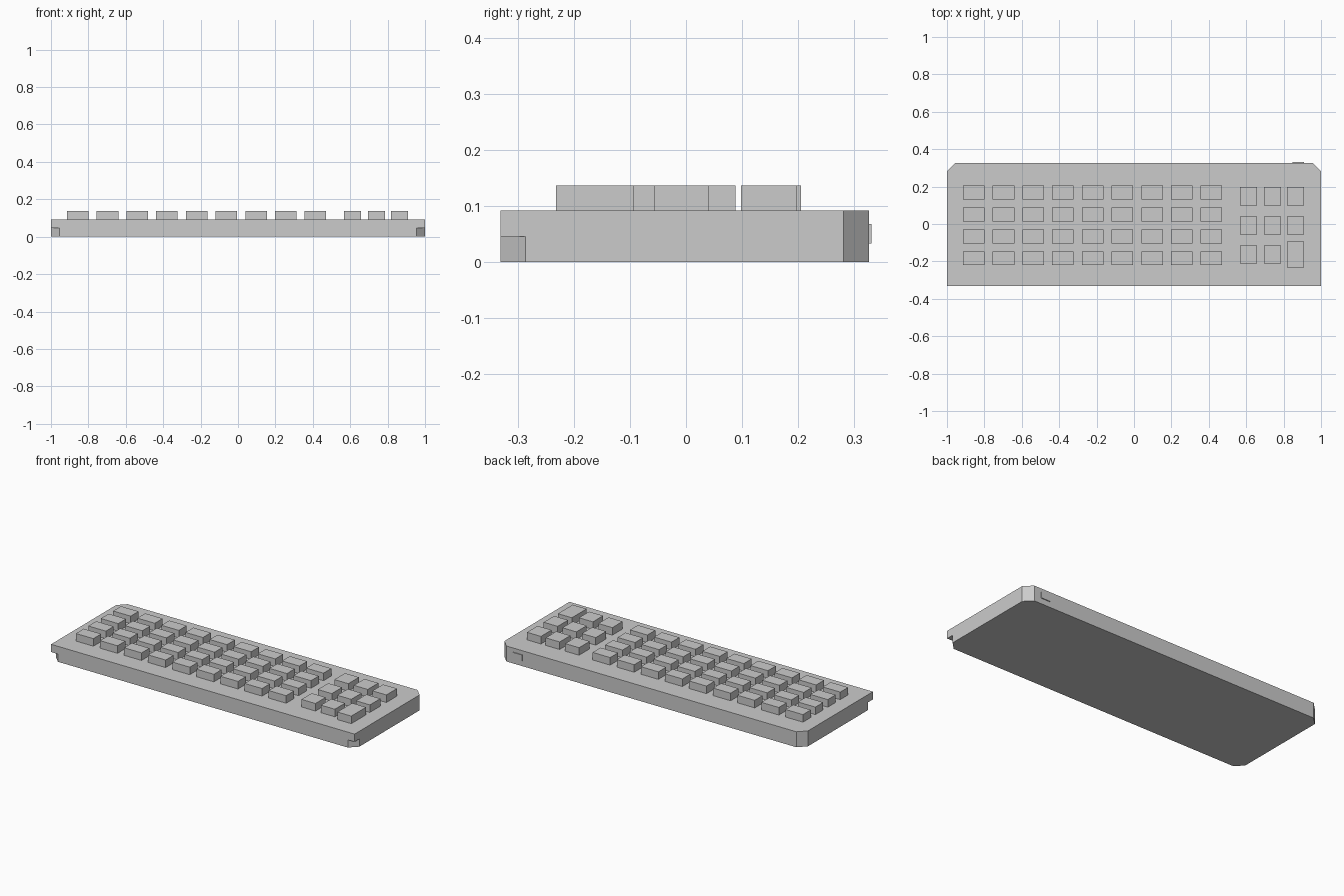
import bpy, bmesh, math

if "Cube" in bpy.data.objects:
    bpy.data.objects.remove(bpy.data.objects["Cube"], do_unlink=True)

GREY = (0.6, 0.6, 0.6, 1.0)
plastic = bpy.data.materials.new("grey_plastic")
plastic.use_nodes = True
plastic.diffuse_color = GREY
plastic.node_tree.nodes["Principled BSDF"].inputs["Base Color"].default_value = GREY

FRONT, BACK = -0.331, 0.326
CASE_TOP, KEY_TOP = 0.092, 0.137
CHAMFER = 0.045


def prism(name, outline, z0, z1):
    """Extrude a flat outline from z0 up to z1."""
    bm = bmesh.new()
    base = bm.faces.new([bm.verts.new((x, y, z0)) for x, y in outline])
    top = bmesh.ops.extrude_face_region(bm, geom=[base])["geom"]
    verts = [v for v in top if isinstance(v, bmesh.types.BMVert)]
    bmesh.ops.translate(bm, verts=verts, vec=(0, 0, z1 - z0))
    bmesh.ops.recalc_face_normals(bm, faces=bm.faces)
    mesh = bpy.data.meshes.new(name)
    bm.to_mesh(mesh)
    bm.free()
    mesh.materials.append(plastic)
    obj = bpy.data.objects.new(name, mesh)
    bpy.context.collection.objects.link(obj)
    return obj


def block(name, x0, x1, y0, y1, z0, z1):
    return prism(name, [(x0, y0), (x1, y0), (x1, y1), (x0, y1)], z0, z1)


# Case with clipped back corners
case = prism("case", [(-1, FRONT), (1, FRONT), (1, BACK - CHAMFER), (1 - CHAMFER, BACK),
                      (CHAMFER - 1, BACK), (-1, BACK - CHAMFER)], 0, CASE_TOP)

# Clip the lower half of the front corners
for side in (-1, 1):
    diamond = [(side + CHAMFER * math.cos(a * math.pi / 2),
                FRONT + CHAMFER * math.sin(a * math.pi / 2)) for a in range(4)]
    cutter = prism("corner_cutter", diamond, -CASE_TOP / 2, CASE_TOP / 2)
    cutter.hide_render = True
    cut = case.modifiers.new("corner_cut", "BOOLEAN")
    cut.operation, cut.solver, cut.object = "DIFFERENCE", "EXACT", cutter
    bpy.context.view_layer.objects.active = case
    bpy.ops.object.modifier_apply(modifier=cut.name)
    bpy.data.objects.remove(cutter, do_unlink=True)

# Main key field
for row in range(4):
    for col in range(9):
        x, y = -0.914 + col * 0.1588, 0.205 - row * 0.117
        block(f"main_key_{row}_{col}", x, x + 0.115, y - 0.074, y, CASE_TOP, KEY_TOP)

# Number pad, with a tall key at the front of its last column
for col, x in enumerate((0.566, 0.694, 0.817)):
    for row, (y0, y1) in enumerate(((0.098, 0.198), (-0.057, 0.041), (-0.211, -0.115))):
        if (row, col) == (2, 2):
            y0, y1 = -0.232, -0.093
        block(f"pad_key_{row}_{col}", x, x + 0.092, y0, y1, CASE_TOP, KEY_TOP)

# Small connector plate on the back
block("back_connector", 0.848, 0.91, BACK, 0.331, 0.033, 0.068)
